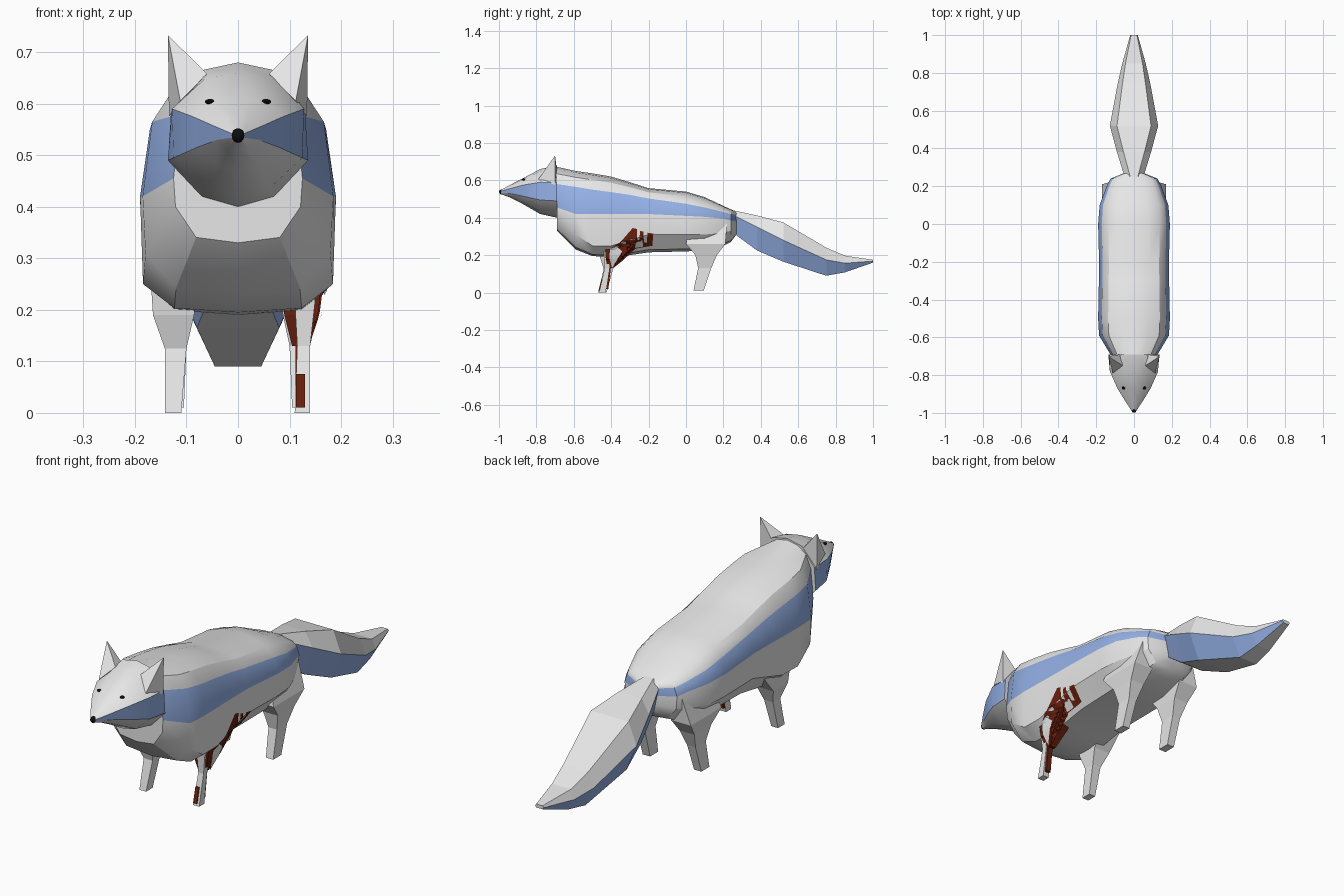
import bpy
import bmesh
from mathutils import Vector
from mathutils.bvhtree import BVHTree

default_cube = bpy.data.objects.get("Cube")
if default_cube:
    bpy.data.objects.remove(default_cube, do_unlink=True)


def make_material(name, red, green, blue):
    material = bpy.data.materials.new(name)
    material.use_nodes = True
    colour = (red, green, blue, 1)
    material.diffuse_color = colour
    shader = material.node_tree.nodes["Principled BSDF"]
    shader.inputs["Base Color"].default_value = colour
    shader.inputs["Roughness"].default_value = 0.9
    return material


white = make_material("white fur", 0.8, 0.8, 0.8)
blue = make_material("blue stripe", 0.3, 0.44, 0.8)
red = make_material("dark red wound", 0.14, 0.014, 0.004)
black = make_material("black", 0.004, 0.004, 0.004)


def finish(bm, name, materials, smooth=False):
    """Turn a bmesh into a named object."""
    bmesh.ops.recalc_face_normals(bm, faces=bm.faces)
    mesh = bpy.data.meshes.new(name)
    bm.to_mesh(mesh)
    bm.free()
    obj = bpy.data.objects.new(name, mesh)
    bpy.context.collection.objects.link(obj)
    for material in materials:
        mesh.materials.append(material)
    if smooth:
        bpy.ops.object.select_all(action="DESELECT")
        obj.select_set(True)
        bpy.context.view_layer.objects.active = obj
        bpy.ops.object.shade_smooth_by_angle()
    return obj


def loft(name, rings, materials, striped_rows=(), smooth=False):
    """Skin closed rings of points; striped rows take the second material."""
    bm = bmesh.new()
    loops = [[bm.verts.new(point) for point in ring] for ring in rings]
    count = len(loops[0])
    for first, second in zip(loops, loops[1:]):
        for i in range(count):
            j = (i + 1) % count
            face = bm.faces.new((first[i], first[j], second[j], second[i]))
            face.material_index = int(i in striped_rows)
    bm.faces.new(loops[0])
    bm.faces.new(loops[-1])
    return finish(bm, name, materials, smooth)


def mirrored_ring(y, half):
    """Full cross-section from a half profile running from top to bottom."""
    left = [(x, y, z) for x, z in half]
    right = [(-x, y, z) for x, z in reversed(half[1:-1])]
    return left + right


def striped_loft(name, sections, row, smooth):
    rings = [mirrored_ring(y, half) for y, half in sections]
    rows = (row, len(rings[0]) - 1 - row)
    return loft(name, rings, [white, blue], rows, smooth)


# Body: y, half width, top, stripe top, stripe bottom, flank bottom, belly
body_stations = [
    (-.69, .125, .672, .58, .455, .40, .33),
    (-.59, .185, .65, .565, .42, .31, .23),
    (-.5, .19, .637, .55, .42, .25, .195),
    (-.4, .188, .62, .537, .42, .25, .19),
    (-.3, .186, .59, .522, .42, .28, .2),
    (-.2, .185, .558, .503, .42, .31, .215),
    (0, .19, .54, .475, .41, .31, .22),
    (.1, .182, .51, .455, .405, .31, .225),
    (.2, .145, .463, .43, .395, .32, .25),
    (.24, .125, .445, .42, .385, .33, .27),
    (.27, .05, .43, .41, .38, .34, .31),
]
body_sections = []
for y, w, top, upper, lower, flank, belly in body_stations:
    crown = top - upper
    body_sections.append((y, [
        (0, top), (w * .4, top - crown * .1), (w * .72, upper + crown * .6),
        (w * .9, upper), (w, lower), (w * .97, flank),
        (w * .65, belly + (flank - belly) * .15), (0, belly)]))
body = striped_loft("body", body_sections, 3, True)

# Head: wedge with wide cheeks narrowing to the muzzle
head_sections = [
    (-.69, [(0, .68), (.07, .665), (.13, .588), (.136, .49), (.07, .42), (0, .40)]),
    (-.78, [(0, .66), (.065, .648), (.128, .59), (.125, .495), (.06, .435), (0, .42)]),
    (-.87, [(0, .612), (.05, .605), (.088, .575), (.08, .515), (.04, .48), (0, .472)]),
    (-.94, [(0, .576), (.02, .572), (.045, .556), (.04, .53), (.02, .512), (0, .508)]),
    (-.99, [(0, .548), (.008, .546), (.012, .542), (.012, .534), (.008, .528), (0, .526)]),
]
striped_loft("head", head_sections, 2, True)

# Tail: flat-faced brush, y, ridge, ridge z, side, side z, keel, keel z
tail_stations = [
    (.25, .02, .44, .05, .415, .03, .32),
    (.38, .055, .412, .09, .35, .055, .225),
    (.52, .09, .375, .128, .28, .08, .165),
    (.75, .06, .24, .085, .175, .045, .09),
    (.85, .045, .197, .062, .157, .035, .108),
    (1, .015, .175, .02, .168, .015, .16),
]
tail_sections = [
    (y, [(0, ridge_z), (ridge, ridge_z), (side, side_z), (keel, keel_z), (0, keel_z)])
    for y, ridge, ridge_z, side, side_z, keel, keel_z in tail_stations]
striped_loft("tail", tail_sections, 2, False)


def leg(name, levels, side, material):
    """Stack rectangles: z, inner x, outer x, front y, back y."""
    rings = [[(side * inner, front, z), (side * outer, front, z),
              (side * outer, back, z), (side * inner, back, z)]
             for z, inner, outer, front, back in levels]
    return loft(name, rings, [material])


rear_levels = [
    (.01, .105, .14, .04, .095), (.13, .1, .14, .065, .135),
    (.2, .085, .155, .05, .165), (.26, .075, .17, .0, .21), (.37, .07, .135, .02, .22)]
front_levels = [
    (0, .11, .142, -.47, -.425), (.125, .1, .142, -.44, -.39),
    (.19, .085, .165, -.46, -.36), (.27, .08, .17, -.47, -.29)]
for side, word in ((1, "left"), (-1, "right")):
    leg(word + "_rear_leg", rear_levels, side, white)
leg("right_front_leg", front_levels, -1, white)

# Injured left front leg: thin shin, exposed core and raw shoulder
leg("left_front_shin", [(0, .11, .14, -.465, -.43), (.13, .115, .14, -.435, -.41),
                        (.22, .11, .15, -.44, -.41)], 1, white)
leg("left_front_core", [(.02, .112, .134, -.435, -.415),
                        (.19, .112, .136, -.415, -.395)], 1, red)
leg("left_front_wound_strip", [(.01, .113, .13, -.468, -.46),
                               (.075, .113, .13, -.452, -.44)], 1, red)
shoulder = leg("left_front_shoulder", [(.13, .105, .135, -.42, -.39),
                                       (.19, .09, .155, -.43, -.34),
                                       (.27, .08, .165, -.43, -.26)], 1, red)

# Painted plates draped on the left flank
surfaces = [BVHTree.FromPolygons([v.co for v in obj.data.vertices],
                                 [p.vertices for p in obj.data.polygons])
            for obj in (body, shoulder)]


def draped_plate(name, outline, material, lift):
    bm = bmesh.new()
    bm.faces.new([bm.verts.new((0, y, z)) for y, z in outline])
    for axis, start in ((Vector((0, 1, 0)), -.46), (Vector((0, 0, 1)), .1)):
        for step in range(1, 20):
            bmesh.ops.bisect_plane(bm, geom=bm.verts[:] + bm.edges[:] + bm.faces[:],
                                   plane_co=axis * (start + step * .016), plane_no=axis)
    bmesh.ops.triangulate(bm, faces=bm.faces)
    for vert in bm.verts:
        origin = Vector((1, vert.co.y, vert.co.z))
        hits = [tree.ray_cast(origin, Vector((-1, 0, 0)))[0] for tree in surfaces]
        vert.co.x = max([hit.x for hit in hits if hit] + [.13]) + lift
    return finish(bm, name, [material])


draped_plate("wound", [
    (-.43, .17), (-.42, .225), (-.35, .27), (-.285, .345), (-.262, .34), (-.262, .285),
    (-.25, .28), (-.245, .33), (-.228, .325), (-.225, .27), (-.21, .265), (-.205, .32),
    (-.175, .315), (-.18, .25), (-.27, .235), (-.34, .17), (-.39, .13)], red, .003)
draped_plate("exposed_bone", [
    (-.41, .19), (-.405, .235), (-.37, .245), (-.34, .22), (-.375, .165), (-.395, .13)],
    white, .007)


def ball(name, centre, size):
    bm = bmesh.new()
    bmesh.ops.create_uvsphere(bm, u_segments=16, v_segments=10, radius=1)
    bmesh.ops.scale(bm, vec=size, verts=bm.verts)
    bmesh.ops.translate(bm, vec=centre, verts=bm.verts)
    finish(bm, name, [black], True)


# Nose, eyes and ears
ball("nose", (0, -.986, .538), (.013, .013, .014))
for side, word in ((1, "left"), (-1, "right")):
    ball(word + "_eye", (side * .055, -.868, .604), (.009, .009, .005))
    bm = bmesh.new()
    tip = bm.verts.new((side * .136, -.7, .733))
    base = [bm.verts.new((side * x, y, z)) for x, y, z in (
        (.06, -.75, .658), (.112, -.79, .605), (.134, -.7, .575), (.07, -.69, .65))]
    bm.faces.new(base)
    for i in range(4):
        bm.faces.new((base[i - 1], base[i], tip))
    finish(bm, word + "_ear", [white])
